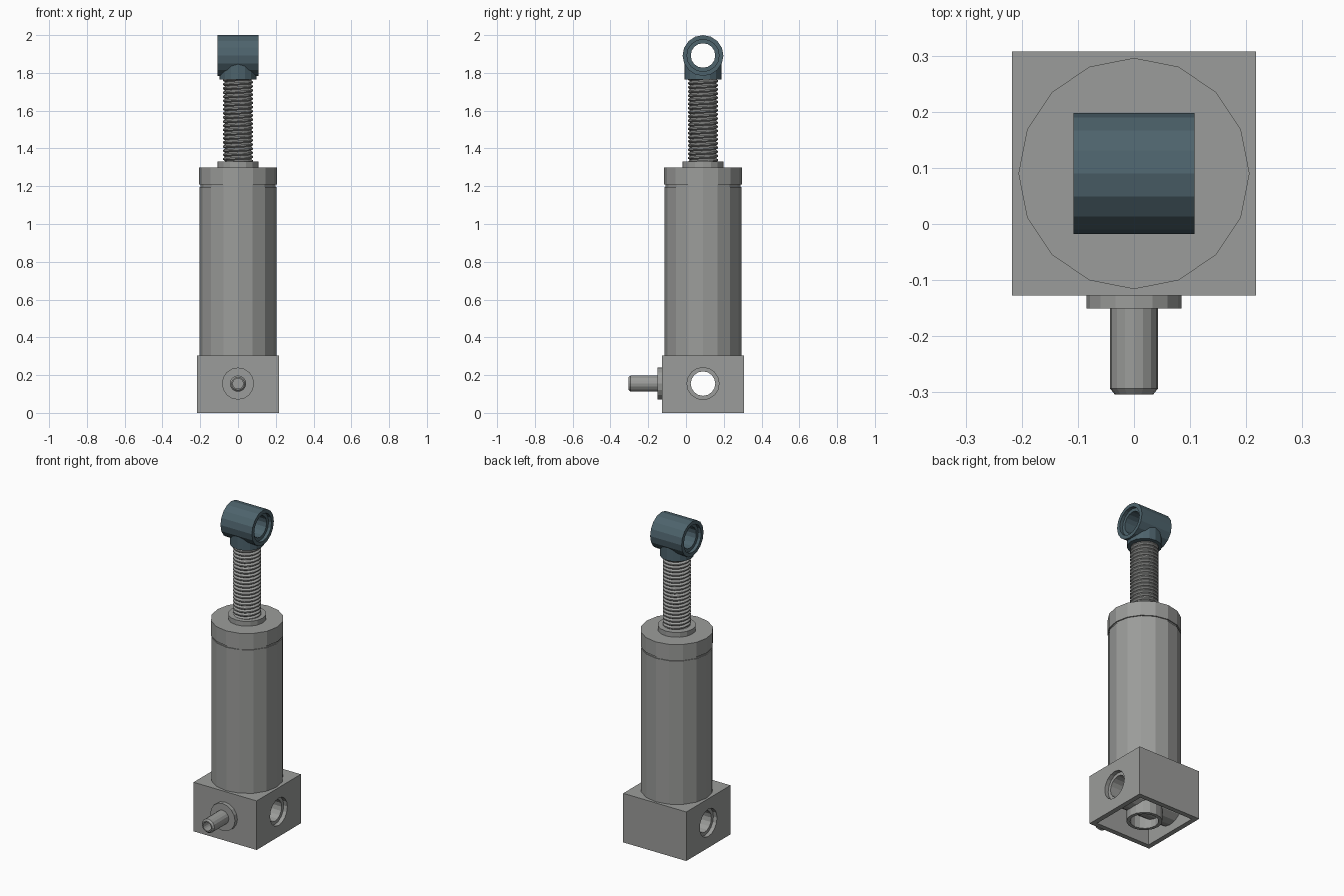
import bpy, bmesh, math
from mathutils import Matrix, Vector

cube = bpy.data.objects.get("Cube")
if cube:
    bpy.data.objects.remove(cube, do_unlink=True)

AXIS_Y = 0.09     # the upright axis of the whole cylinder
PIN_Z = 0.155     # height of the lower bore and side peg
EYE_Z = 1.892     # height of the upper eye
ALONG_X = Matrix.Rotation(math.pi / 2, 4, 'Y')
ALONG_FRONT = Matrix.Rotation(math.pi / 2, 4, 'X')


def material(name, rgb):
    mat = bpy.data.materials.new(name)
    mat.use_nodes = True
    colour = (*rgb, 1)
    mat.diffuse_color = colour
    mat.node_tree.nodes["Principled BSDF"].inputs["Base Color"].default_value = colour
    return mat


grey = material("mid grey", (0.33, 0.335, 0.325))
slate = material("dark slate blue", (0.075, 0.125, 0.15))


def make_object(name, bm, mat):
    bmesh.ops.recalc_face_normals(bm, faces=bm.faces)
    mesh = bpy.data.meshes.new(name)
    bm.to_mesh(mesh)
    bm.free()
    obj = bpy.data.objects.new(name, mesh)
    bpy.context.collection.objects.link(obj)
    mesh.materials.append(mat)
    return obj


def lathe(name, profile, mat, z=0, turn=Matrix(), closed=False, sides=16):
    """Revolve (radius, height) points about the axis, then turn and place them."""
    bm = bmesh.new()
    verts = [bm.verts.new((r, 0, h)) for r, h in profile]
    pairs = list(zip(verts, verts[1:]))
    if closed:
        pairs.append((verts[-1], verts[0]))
    edges = [bm.edges.new(p) for p in pairs]
    bmesh.ops.spin(bm, geom=verts + edges, cent=(0, 0, 0), axis=(0, 0, 1),
                   angle=math.tau, steps=sides)
    bmesh.ops.remove_doubles(bm, verts=bm.verts, dist=1e-4)
    bm.transform(Matrix.Translation((0, AXIS_Y, z)) @ turn)
    return make_object(name, bm, mat)


def box(name, size, centre, mat):
    bm = bmesh.new()
    bmesh.ops.create_cube(bm, size=1)
    bm.transform(Matrix.Translation(centre) @ Matrix.Diagonal((*size, 1)))
    return make_object(name, bm, mat)


def cut(target, cutter):
    mod = target.modifiers.new("cut", 'BOOLEAN')
    mod.operation, mod.object, mod.solver = 'DIFFERENCE', cutter, 'EXACT'
    cutter.hide_render = True
    cutter.hide_set(True)
    cutter.display_type = 'WIRE'


# Hollow base block, open below, with a round opening on each side
base = box("base_block", (0.434, 0.434, 0.305), (0, AXIS_Y, 0.1525), grey)
cut(base, box("cavity_cutter", (0.374, 0.374, 0.4), (0, AXIS_Y, 0.08), grey))
cut(base, lathe("bore_cutter", [(0, -0.3), (0.085, -0.3), (0.085, 0.3), (0, 0.3)],
                grey, PIN_Z, ALONG_X))

# Tubes inside the block
lathe("base_cross_tube", [(0.065, -0.192), (0.108, -0.192), (0.108, 0.192), (0.065, 0.192)],
      grey, PIN_Z, ALONG_X, closed=True)
lathe("base_lower_ring", [(0.08, 0), (0.1, 0), (0.1, 0.085), (0.08, 0.085)],
      grey, closed=True)

# Side peg with flange and hollow tip, pointing forward
lathe("side_peg", [(0, 0.21), (0.085, 0.21), (0.085, 0.241), (0.043, 0.241), (0.043, 0.383),
                   (0.034, 0.394), (0.027, 0.394), (0.027, 0.3), (0, 0.3)],
      grey, PIN_Z, ALONG_FRONT)

# Main barrel, groove, cap and collar
lathe("barrel", [(0, 0.3), (0.204, 0.3), (0.204, 1.197), (0.199, 1.197), (0.199, 1.208),
                 (0.206, 1.208), (0.206, 1.3), (0.108, 1.3), (0.108, 1.33), (0, 1.33)], grey)

# Threaded rod: one tooth swept as a helix
PITCH = 0.022
bm = bmesh.new()
tooth = [bm.verts.new((r, 0, t * PITCH)) for r, t in
         ((0.069, 0), (0.08, 0.35), (0.08, 0.65), (0.069, 1))]
for a, b in zip(tooth, tooth[1:]):
    bm.edges.new((a, b))
rod = make_object("threaded_rod", bm, grey)
rod.location = (0, AXIS_Y, 1.3)
screw = rod.modifiers.new("thread", 'SCREW')
screw.screw_offset = PITCH
screw.iterations = 21
screw.steps = screw.render_steps = 16
screw.use_merge_vertices = True
screw.use_smooth_shade = False
screw.use_normal_calculate = True

# Eye at the top with stepped bore
lathe("eye_tube", [(0.108, -0.108), (0.108, 0.108), (0.085, 0.108), (0.085, 0.088),
                   (0.065, 0.088), (0.065, -0.088), (0.085, -0.088), (0.085, -0.108)],
      slate, EYE_Z, ALONG_X, closed=True)

# Neck whose upper rim follows the underside of the eye
neck = lathe("eye_neck", [(0, 1.765), (0.097, 1.765), (0.097, 1.85)], slate)
for v in neck.data.vertices:
    if v.co.z > 1.8:
        y = v.co.y - AXIS_Y
        v.co.z = EYE_Z - math.sqrt(max(0, 0.097 ** 2 - y * y))
